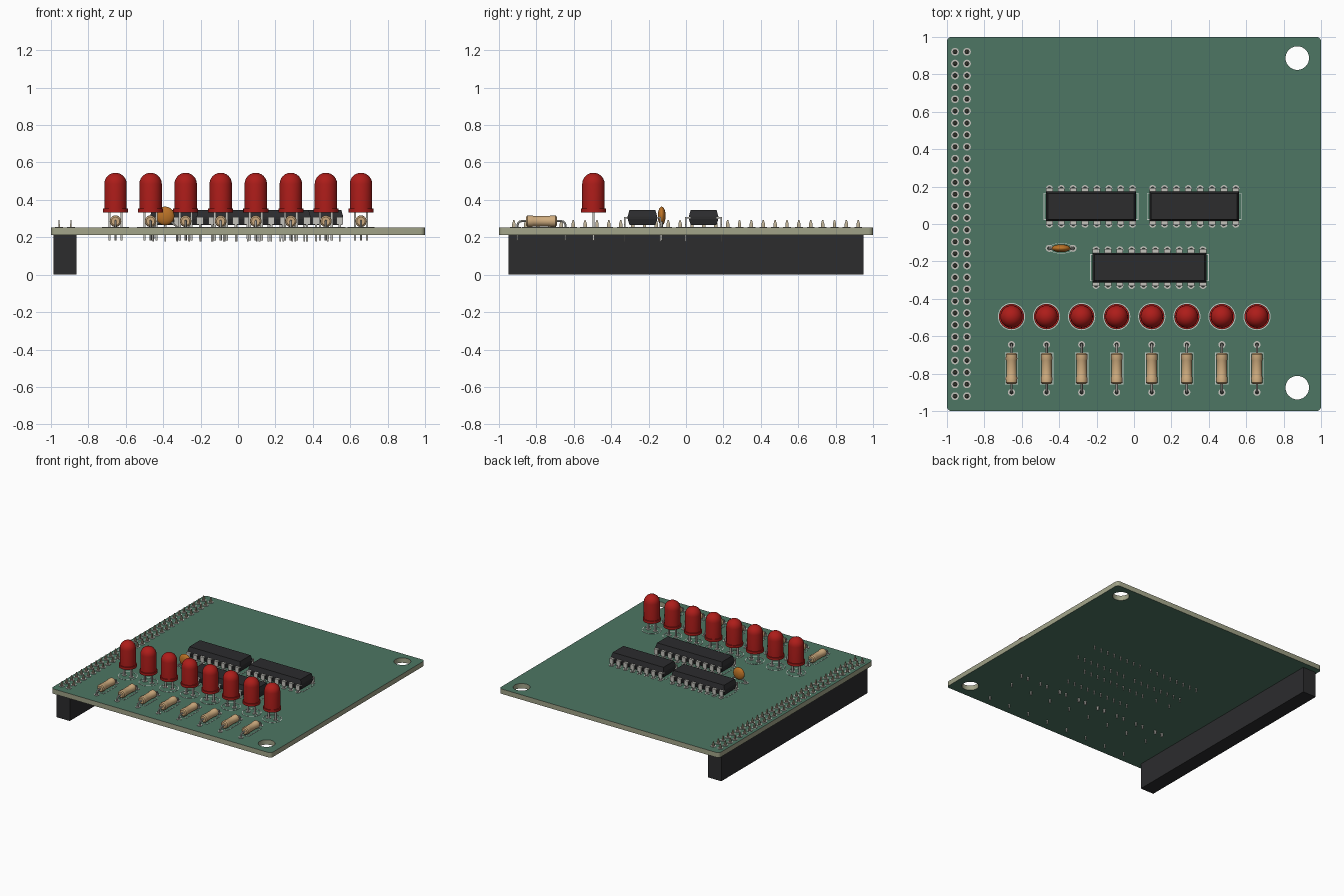
import bpy, bmesh, math
from mathutils import Matrix, Vector

if "Cube" in bpy.data.objects:
    bpy.data.objects.remove(bpy.data.objects["Cube"])

def mat(name, c):
    m = bpy.data.materials.new(name)
    m.diffuse_color = (*c, 1)
    m.use_nodes = True
    m.node_tree.nodes["Principled BSDF"].inputs["Base Color"].default_value = m.diffuse_color
    return m

GREEN = mat("board_green", (0.075, 0.18, 0.125))
EDGE = mat("board_edge", (0.36, 0.37, 0.25))
BLACK = mat("black_plastic", (0.025, 0.025, 0.027))
RED = mat("red_lens", (0.42, 0.012, 0.01))
TAN = mat("tan_ceramic", (0.62, 0.41, 0.21))
ORANGE = mat("orange_ceramic", (0.5, 0.17, 0.02))
METAL = mat("tin", (0.55, 0.54, 0.5))
GOLD = mat("pin_metal", (0.55, 0.47, 0.33))
WHITE = mat("silk_ink", (0.55, 0.6, 0.56))
HOLE = mat("dark_hole", (0.03, 0.035, 0.03))

Z0, Z1 = 0.2125, 0.2525      # board underside and top
P = 0.0635                   # pin pitch

def link(name, me, m, smooth=False):
    o = bpy.data.objects.new(name, me)
    bpy.context.collection.objects.link(o)
    if m:
        me.materials.append(m)
    if smooth:
        bpy.ops.object.select_all(action='DESELECT')
        o.select_set(True)
        bpy.context.view_layer.objects.active = o
        bpy.ops.object.shade_smooth_by_angle(angle=math.radians(35))
    return o

def done(name, bm, m, smooth=False):
    bmesh.ops.recalc_face_normals(bm, faces=bm.faces)
    me = bpy.data.meshes.new(name)
    bm.to_mesh(me)
    bm.free()
    return link(name, me, m, smooth)

def box(bm, x0, x1, y0, y1, z0, z1, top=1.0, bottom=1.0):
    vs = bmesh.ops.create_cube(bm, size=1)['verts']
    for v in vs:
        k = top if v.co.z > 0 else bottom
        v.co = Vector(((x0+x1)/2 + v.co.x*(x1-x0)*k, (y0+y1)/2 + v.co.y*(y1-y0)*k,
                       z0 if v.co.z < 0 else z1))

def lathe(bm, prof, m, n=24, closed=False):
    """Spin (radius, height) points round local z, placed by matrix m."""
    rows = []
    for r, z in prof:
        k = 1 if r < 1e-6 else n
        rows.append([bm.verts.new(m @ Vector((r*math.cos(2*math.pi*i/n), r*math.sin(2*math.pi*i/n), z)))
                     for i in range(k)])
    pairs = list(zip(rows, rows[1:])) + ([(rows[-1], rows[0])] if closed else [])
    for a, b in pairs:
        for i in range(n):
            f = []
            for v in (a[i % len(a)], a[(i+1) % len(a)], b[(i+1) % len(b)], b[i % len(b)]):
                if v not in f:
                    f.append(v)
            bm.faces.new(f)

def ring(bm, x, y, r0, r1, h=0.003, n=16, sy=1):
    lathe(bm, [(r0, -0.002), (r1, -0.002), (r1, h), (r0, h)],
          Matrix.Translation((x, y, Z1)) @ Matrix.Diagonal((1, sy, 1, 1)), n, True)

def frame(bm, x0, x1, y0, y1, w=0.004):
    for a in ((x0, x1, y0, y0+w), (x0, x1, y1-w, y1), (x0, x0+w, y0, y1), (x1-w, x1, y0, y1)):
        box(bm, *a, Z1-0.001, Z1+0.002)

def curve_mesh(name, splines, m, cyclic=False, bevel=0.0, extrude=0.0, loc_z=0.0):
    cu = bpy.data.curves.new(name + "_curve", 'CURVE')
    cu.dimensions = '2D' if cyclic else '3D'
    cu.fill_mode = 'BOTH' if cyclic else 'FULL'
    cu.bevel_depth, cu.bevel_resolution, cu.extrude = bevel, 1, extrude
    cu.use_fill_caps = not cyclic
    for pts in splines:
        s = cu.splines.new('POLY')
        s.points.add(len(pts)-1)
        for p, q in zip(s.points, pts):
            p.co = (*q, 1)
        s.use_cyclic_u = cyclic
    tmp = bpy.data.objects.new(name + "_tmp", cu)
    bpy.context.collection.objects.link(tmp)
    dg = bpy.context.evaluated_depsgraph_get()
    me = bpy.data.meshes.new_from_object(tmp.evaluated_get(dg))
    bpy.data.objects.remove(tmp)
    me.materials.clear()
    me.transform(Matrix.Translation((0, 0, loc_z)))
    me.name = name
    return link(name, me, m, bevel > 0)

def arc(cx, cy, r, a0, a1, n):
    return [(cx + r*math.cos(math.radians(a0+(a1-a0)*i/n)),
             cy + r*math.sin(math.radians(a0+(a1-a0)*i/n)), 0) for i in range(n+1)]

# circuit board with rounded corners and two mounting holes
c = 0.975
outer = [p for i, (sx, sy) in enumerate(((1, 1), (-1, 1), (-1, -1), (1, -1)))
         for p in arc(c*sx, c*sy, 0.025, 90*i, 90*i+90, 4)]
holes = [arc(0.873, y, 0.063, 0, 360, 40)[:-1] for y in (0.887, -0.875)]
board = curve_mesh("circuit_board", [outer] + holes, GREEN, True, 0, (Z1-Z0)/2, (Z0+Z1)/2)
board.data.materials.append(EDGE)
for f in board.data.polygons:
    f.material_index = 0 if abs(f.normal.z) > 0.5 else 1

pads, dark, silk = bmesh.new(), bmesh.new(), bmesh.new()

def pad(x, y, r=0.019, h=0.011):
    ring(pads, x, y, h, r)
    lathe(dark, [(0, 0.001), (h, 0.001)], Matrix.Translation((x, y, Z1)), 12)

# edge connector under the board with two columns of pins
bm = bmesh.new()
box(bm, -0.986, -0.864, -0.95, 0.95, 0, Z0)
done("connector_housing", bm, BLACK)
bm = bmesh.new()
for x in (-0.957, -0.893):
    for i in range(30):
        y = 0.921 - i*P
        pad(x, y, 0.021, 0.013)
        box(bm, x-0.004, x+0.004, y-0.009, y+0.009, Z0-0.01, 0.272)
        box(bm, x-0.004, x+0.004, y-0.009, y+0.009, 0.272, 0.292, 0.35)
done("connector_pins", bm, GOLD)

# integrated circuits: tapered body plus bent legs on both sides
def chip(name, xc, yc, n):
    hl, hw = n*P/2 - 0.016 + (0.003 if n > 8 else 0), 0.079
    hl = max(hl, 0.24)
    bm = bmesh.new()
    levels = [(0.265, 0.010), (0.299, 0), (0.311, 0), (0.347, 0.010)]
    rows = [[bm.verts.new((xc+sx*(hl-d), yc+sy*(hw-d), z))
             for sx, sy in ((1, 1), (-1, 1), (-1, -1), (1, -1))] for z, d in levels]
    for a, b in zip(rows, rows[1:]):
        for i in range(4):
            bm.faces.new((a[i], a[(i+1) % 4], b[(i+1) % 4], b[i]))
    bm.faces.new(rows[0])
    bm.faces.new(rows[-1])
    done(name + "_body", bm, BLACK)
    bm = bmesh.new()
    for i in range(n):
        x = xc + (i-(n-1)/2)*P
        for s in (1, -1):
            y = yc + s*0.0953
            pad(x, y)
            ys = sorted((yc+s*0.07, y+s*0.003))
            box(bm, x-0.018, x+0.018, *ys, 0.301, 0.309)
            box(bm, x-0.018, x+0.018, y-0.004, y+0.004, 0.268, 0.306)
            box(bm, x-0.006, x+0.006, y-0.004, y+0.004, 0.178, 0.268, 1, 0.7)
    done(name + "_legs", bm, METAL)
    frame(silk, xc-hl-0.013, xc+hl+0.013, yc-0.072, yc+0.072)

chip("left_chip", -0.23, 0.094, 8)
chip("right_chip", 0.322, 0.094, 8)
chip("front_chip", 0.083, -0.233, 10)

# row of eight lamps, each with a resistor in front
XS = [-0.655 + 0.1875*i for i in range(8)]
LY = -0.495
dome = [(0, 0.333), (0.067, 0.333), (0.067, 0.353), (0.06, 0.353), (0.06, 0.485)]
dome += [(0.06*math.cos(math.radians(a)), 0.485+0.06*math.sin(math.radians(a))) for a in range(15, 90, 15)]
dome += [(0, 0.545)]
barrel = [(0, -0.083), (0.022, -0.083), (0.03, -0.076), (0.031, -0.05), (0.028, -0.043),
          (0.028, 0.043), (0.031, 0.05), (0.03, 0.076), (0.022, 0.083), (0, 0.083)]
legs = bmesh.new()
leads = []
RY0, RY1, RZ = -0.9, -0.645, 0.286
for i, x in enumerate(XS):
    bm = bmesh.new()
    lathe(bm, dome, Matrix.Translation((x, LY, 0)), 32)
    done(f"lamp_{i+1}", bm, RED, True)
    ring(silk, x, LY, 0.068, 0.073, 0.002, 32)
    for s in (1, -1):
        px = x + s*P/2
        pad(px, LY)
        box(legs, px-0.006, px+0.006, LY-0.006, LY+0.006, 0.182, 0.335)
    bm = bmesh.new()
    lathe(bm, barrel, Matrix.Translation((x, -0.7725, RZ)) @ Matrix.Rotation(math.pi/2, 4, 'X'))
    done(f"resistor_{i+1}", bm, TAN, True)
    frame(silk, x-0.036, x+0.036, -0.857, -0.688)
    b = 0.02
    bend = [(t*b, RZ) for t in (1,)]
    def corner(y, s):
        return [(x, y+s*b*(1-math.sin(math.radians(a))), RZ-b+b*math.cos(math.radians(90-a)))
                for a in (90, 67, 45, 22, 0)]
    def bend_pts(y, s):
        return [(x, y+s*b*(1-math.cos(math.radians(a))), RZ-b+b*math.sin(math.radians(a)))
                for a in (0, 22, 45, 67, 90)]
    leads.append([(x, RY0, 0.182)] + bend_pts(RY0, 1) + bend_pts(RY1, -1)[::-1] + [(x, RY1, 0.182)])
    pad(x, RY0)
    pad(x, RY1)
done("lamp_legs", legs, METAL)
curve_mesh("resistor_leads", leads, METAL, bevel=0.0065)

# disc capacitor on two splayed leads
CX, CY, CZ = -0.39, -0.13, 0.314
lens = [(0.05*math.cos(math.radians(a)), 0.021*math.sin(math.radians(a))) for a in range(-90, 91, 15)]
lens[0], lens[-1] = (0, -0.021), (0, 0.021)
bm = bmesh.new()
lathe(bm, lens, Matrix.Translation((CX, CY, CZ)) @ Matrix.Rotation(math.pi/2, 4, 'X'), 32)
done("capacitor_disc", bm, ORANGE, True)
curve_mesh("capacitor_leads", [[(CX+s*0.02, CY, 0.3), (CX+s*0.045, CY, 0.272), (CX+s*0.0635, CY, 0.255),
                                (CX+s*0.0635, CY, 0.182)] for s in (1, -1)], METAL, bevel=0.006)
for s in (1, -1):
    pad(CX+s*0.0635, CY)
ring(silk, CX, CY, 0.062, 0.067, 0.002, 32, 0.42)

# solder pads, their holes, and printed outlines
done("solder_pads", pads, METAL)
done("pad_holes", dark, HOLE)
done("printed_outlines", silk, WHITE)
